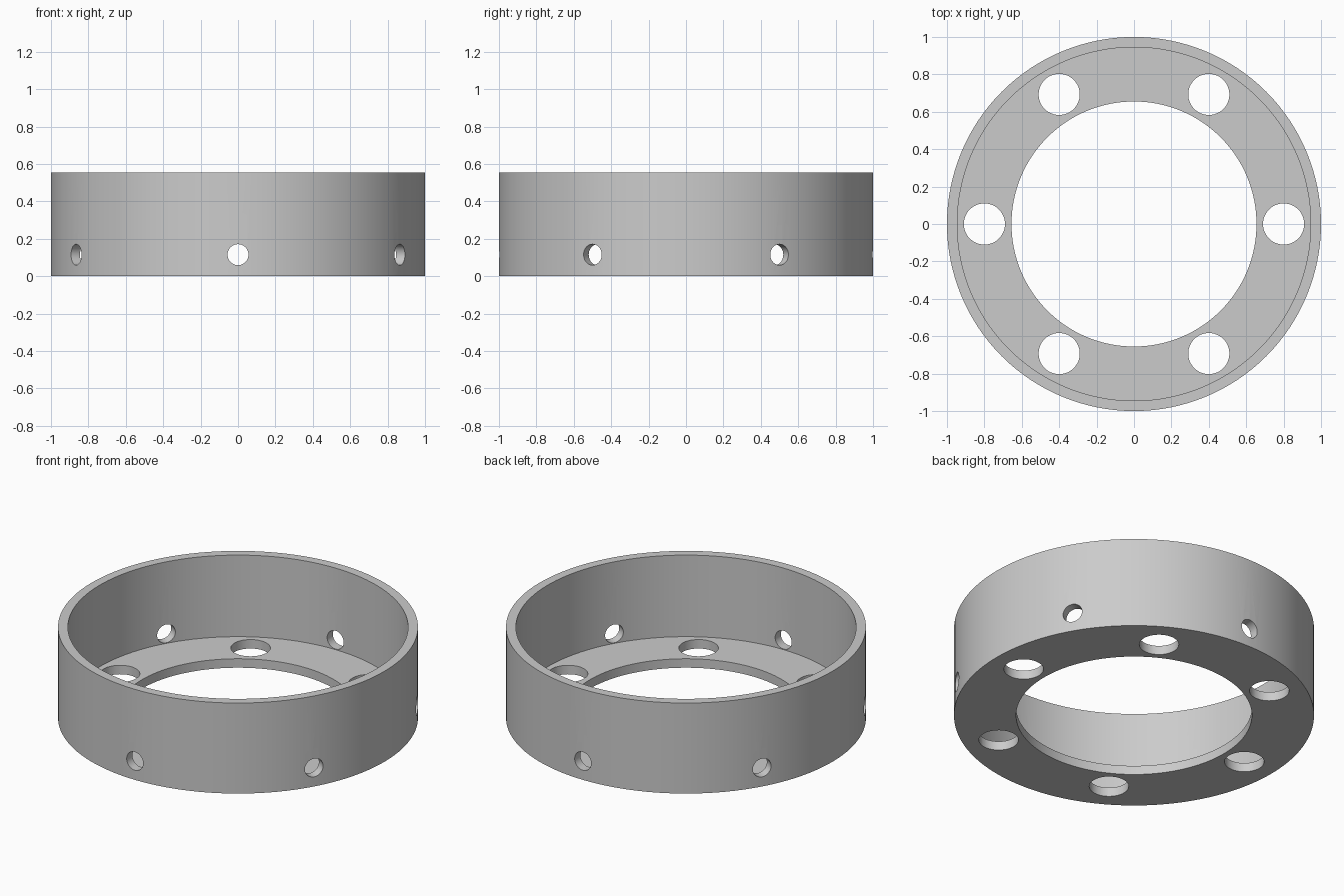
import bpy
import bmesh
from math import cos, sin, pi, radians
from mathutils import Matrix, Vector

if "Cube" in bpy.data.objects:
    bpy.data.objects.remove(bpy.data.objects["Cube"], do_unlink=True)

HEIGHT, FLOOR = 0.555, 0.055
OUTER, WALL_IN, BORE = 1.0, 0.945, 0.655
SEGMENTS = 128

grey = bpy.data.materials.new("plain grey")
grey.use_nodes = True
colour = (0.6, 0.6, 0.6, 1)
grey.diffuse_color = colour
grey.node_tree.nodes["Principled BSDF"].inputs["Base Color"].default_value = colour


def make_object(name, bm):
    bmesh.ops.recalc_face_normals(bm, faces=bm.faces)
    mesh = bpy.data.meshes.new(name)
    bm.to_mesh(mesh)
    bm.free()
    mesh.materials.append(grey)
    obj = bpy.data.objects.new(name, mesh)
    bpy.context.collection.objects.link(obj)
    return obj


# Ring: L-shaped section (wall plus floor flange) turned about z
profile = [(BORE, 0), (OUTER, 0), (OUTER, HEIGHT),
           (WALL_IN, HEIGHT), (WALL_IN, FLOOR), (BORE, FLOOR)]
bm = bmesh.new()
rings = []
for i in range(SEGMENTS):
    a = 2 * pi * i / SEGMENTS
    rings.append([bm.verts.new((r * cos(a), r * sin(a), z)) for r, z in profile])
for i, ring in enumerate(rings):
    after = rings[(i + 1) % SEGMENTS]
    for j in range(len(profile)):
        k = (j + 1) % len(profile)
        bm.faces.new((ring[j], after[j], after[k], ring[k]))
housing = make_object("flanged_ring", bm)

# Drills: six flange holes, and six wall holes halfway between them
bm = bmesh.new()


def drill(radius, depth, matrix):
    bmesh.ops.create_cone(bm, cap_ends=True, segments=48, radius1=radius,
                          radius2=radius, depth=depth, matrix=matrix)


for i in range(6):
    turn = Matrix.Rotation(radians(60 * i), 4, "Z")
    drill(0.11, 0.09, turn @ Matrix.Translation((0.8, 0, 0.025)))
    side = Matrix.Rotation(radians(60 * i + 30), 4, "Z")
    drill(0.056, 0.2, side @ Matrix.Translation((0.98, 0, 0.115))
          @ Matrix.Rotation(pi / 2, 4, "Y"))
drills = make_object("hole_cutters", bm)
drills.hide_render = True

cut = housing.modifiers.new("holes", "BOOLEAN")
cut.operation = "DIFFERENCE"
cut.solver = "EXACT"
cut.object = drills
bpy.context.view_layer.objects.active = housing
housing.select_set(True)
bpy.ops.object.modifier_apply(modifier=cut.name)
bpy.data.objects.remove(drills, do_unlink=True)

bpy.ops.object.shade_smooth_by_angle(angle=radians(30))
